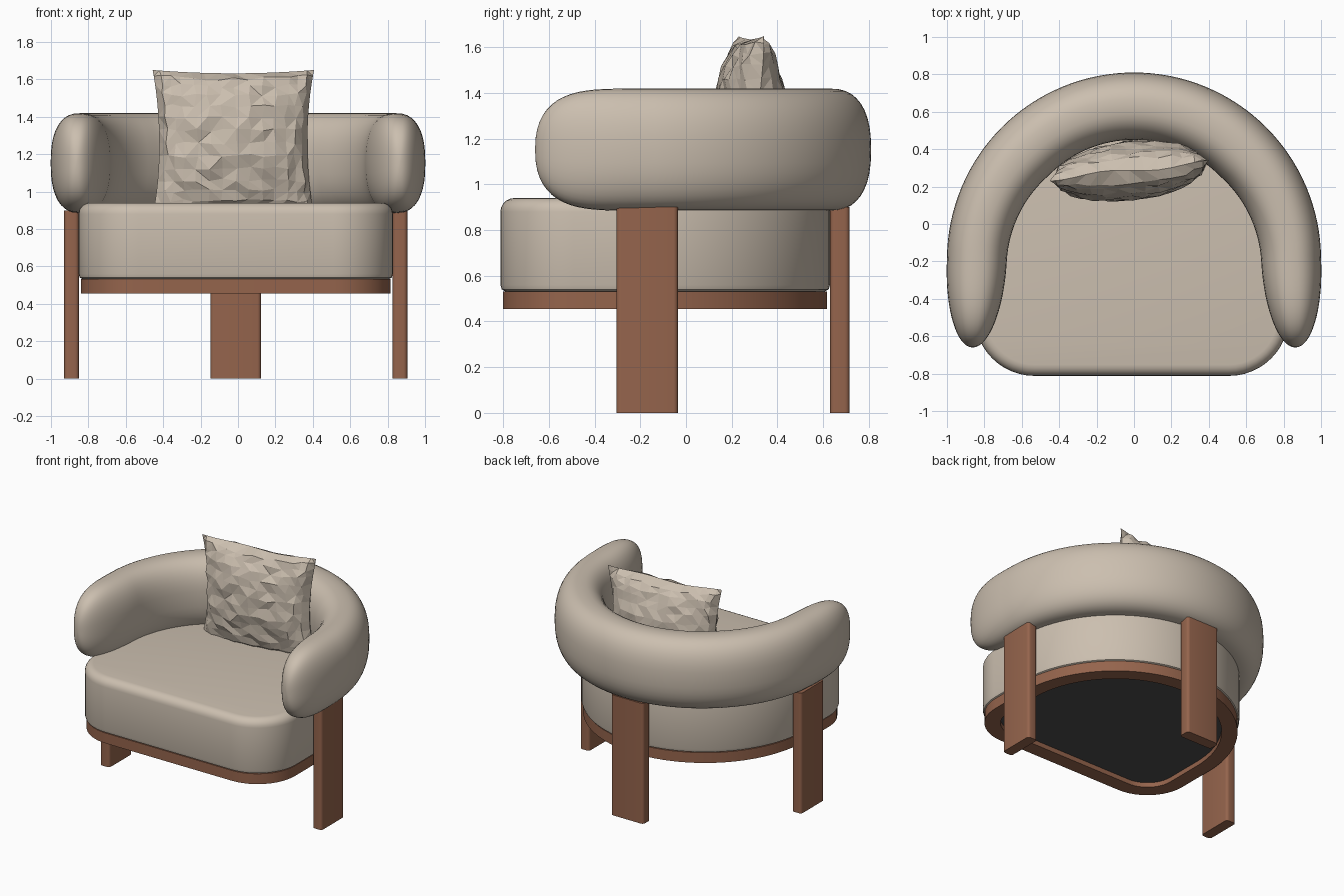
import bpy, bmesh, math, random
from mathutils import Vector, Matrix

random.seed(4)
cube = bpy.data.objects.get("Cube")
if cube:
    bpy.data.objects.remove(cube, do_unlink=True)


def material(name, rgb):
    m = bpy.data.materials.new(name)
    m.use_nodes = True
    m.diffuse_color = (*rgb, 1)
    m.node_tree.nodes["Principled BSDF"].inputs["Base Color"].default_value = (*rgb, 1)
    return m


fabric = material("beige fabric", (0.60, 0.52, 0.43))
wood = material("brown wood", (0.30, 0.128, 0.073))
lining = material("dark lining", (0.075, 0.075, 0.075))

CX = -0.012  # sideways offset of the seat and legs


def finish(bm, name, mat, smooth=True):
    bmesh.ops.recalc_face_normals(bm, faces=bm.faces)
    mesh = bpy.data.meshes.new(name)
    bm.to_mesh(mesh)
    bm.free()
    mesh.materials.append(mat)
    ob = bpy.data.objects.new(name, mesh)
    bpy.context.collection.objects.link(ob)
    if smooth:
        bpy.ops.object.select_all(action="DESELECT")
        ob.select_set(True)
        bpy.context.view_layer.objects.active = ob
        bpy.ops.object.shade_smooth_by_angle(angle=math.radians(35))
    return ob


def loft(rings, name, mat, caps=True, loop=False):
    """Bridge equal closed rings of points."""
    bm = bmesh.new()
    vs = [[bm.verts.new(p) for p in ring] for ring in rings]
    pairs = list(zip(vs, vs[1:])) + ([(vs[-1], vs[0])] if loop else [])
    for a, b in pairs:
        for i in range(len(a)):
            j = (i + 1) % len(a)
            bm.faces.new((a[i], a[j], b[j], b[i]))
    if caps:
        bm.faces.new(vs[0])
        if len(vs) > 1:
            bm.faces.new(vs[-1])
    return finish(bm, name, mat)


def outline(inset, z):
    """Seat plan: round back, straight sides, rounded front corners."""
    half, back_y, corner = 0.84, -0.21, 0.32
    front_y = -0.812 + corner
    pts = []
    for cx, cy, r, start, end, n in ((0, back_y, half, 0, 180, 48),
                                     (corner - half, front_y, corner, 180, 270, 12),
                                     (half - corner, front_y, corner, 270, 360, 12)):
        for k in range(n + 1):
            a = math.radians(start + (end - start) * k / n)
            pts.append((CX + cx + (r - inset) * math.cos(a), cy + (r - inset) * math.sin(a), z))
    return pts


# Seat cushion with a soft upper edge
profile = [(0.025, 0.53), (0.006, 0.54), (0, 0.56)]
for k in range(6):
    a = math.radians(18 * k)
    profile.append((0.06 * (1 - math.cos(a)), 0.88 + 0.06 * math.sin(a)))
loft([outline(i, z) for i, z in profile], "seat_cushion", fabric)

# Wooden base ring and the lining inside it
ring = [(0.012, 0.455), (0.012, 0.532), (0.12, 0.532), (0.12, 0.455)]
loft([outline(i, z) for i, z in ring], "base_frame", wood, caps=False, loop=True)
loft([outline(0.115, 0.49), outline(0.115, 0.52)], "base_lining", lining)


# Plank legs with rounded upright edges
def leg(name, x, y, sx, sy, height=0.9):
    bm = bmesh.new()
    bmesh.ops.create_cube(bm, size=1)
    bmesh.ops.scale(bm, vec=(sx, sy, height), verts=bm.verts)
    bmesh.ops.translate(bm, vec=(x, y, height / 2), verts=bm.verts)
    upright = [e for e in bm.edges if abs(e.verts[0].co.z - e.verts[1].co.z) > 0.1]
    bmesh.ops.bevel(bm, geom=upright, offset=0.02, segments=4, profile=0.5, affect="EDGES")
    finish(bm, name, wood)


for side, label in ((1, "left_leg"), (-1, "right_leg")):
    leg(label, CX + side * 0.878, -0.17, 0.078, 0.27)
leg("back_leg", CX, 0.673, 0.27, 0.085)

# Padded wraparound arms and back: stations of x, y, half width, half height
half_path = []
for k in range(17):
    f = math.sin(math.radians(89 * (1 - k / 17)))
    half_path.append((0.84 + 0.025 * f, -0.19 - 0.47 * f,
                      0.16 * math.sqrt(1 - f * f), 0.267 * (1 - f ** 4) ** 0.42))
for k in range(33):
    t = k / 32
    a = t * math.pi / 2
    ease = min(1, 2 * t)
    r = 0.84 - 0.02 * ease
    half_path.append((r * math.cos(a), -0.19 + r * math.sin(a), 0.16 + 0.02 * ease, 0.267))
path = half_path + [(-x, y, w, h) for x, y, w, h in reversed(half_path[:-1])]


def power(c, e=0.82):
    return math.copysign(abs(c) ** e, c)


rings = []
for i, (x, y, w, h) in enumerate(path):
    a, b = path[max(i - 1, 0)], path[min(i + 1, len(path) - 1)]
    side = Vector((b[1] - a[1], a[0] - b[0], 0)).normalized()
    rings.append([Vector((x, y, 1.152)) + side * w * power(math.cos(q)) + Vector((0, 0, h * power(math.sin(q))))
                  for q in (math.tau * k / 40 for k in range(40))])
loft(rings, "arm_and_back_roll", fabric)

# Loose crumpled pillow: two bulged sheets joined along a pinched rim
N = 14
place = Matrix.Translation((-0.025, 0.285, 1.26)) @ Matrix.Rotation(math.radians(6), 4, "Z")
bm = bmesh.new()
sheets = []
for sign in (-1, 1):
    grid = {}
    for i in range(N + 1):
        for j in range(N + 1):
            rim = i in (0, N) or j in (0, N)
            if rim and sheets:
                grid[i, j] = sheets[0][i, j]
                continue
            u, v = (math.sin(math.pi / 2 * (2 * k / N - 1)) * 0.5 + (2 * k / N - 1) * 0.5 for k in (i, j))
            bulge = 0.155 * ((1 - u * u) * (1 - v * v)) ** 0.48
            if not rim:
                bulge += random.uniform(-0.011, 0.011)
                u += random.uniform(-0.025, 0.025)
                v += random.uniform(-0.025, 0.025)
            x = u * (0.435 - 0.038 * (1 - v * v))
            z = v * (0.39 - 0.018 * (1 - u * u))
            wave = 0.012 * math.sin(5 * u + 3 * v) if rim else 0
            grid[i, j] = bm.verts.new(place @ Vector((x, sign * bulge + wave, z)))
    sheets.append(grid)
    for i in range(N):
        for j in range(N):
            quad = [grid[i, j], grid[i + 1, j], grid[i + 1, j + 1], grid[i, j + 1]]
            bm.faces.new(quad if sign < 0 else quad[::-1])
bmesh.ops.triangulate(bm, faces=bm.faces)
finish(bm, "pillow", fabric, smooth=False)
